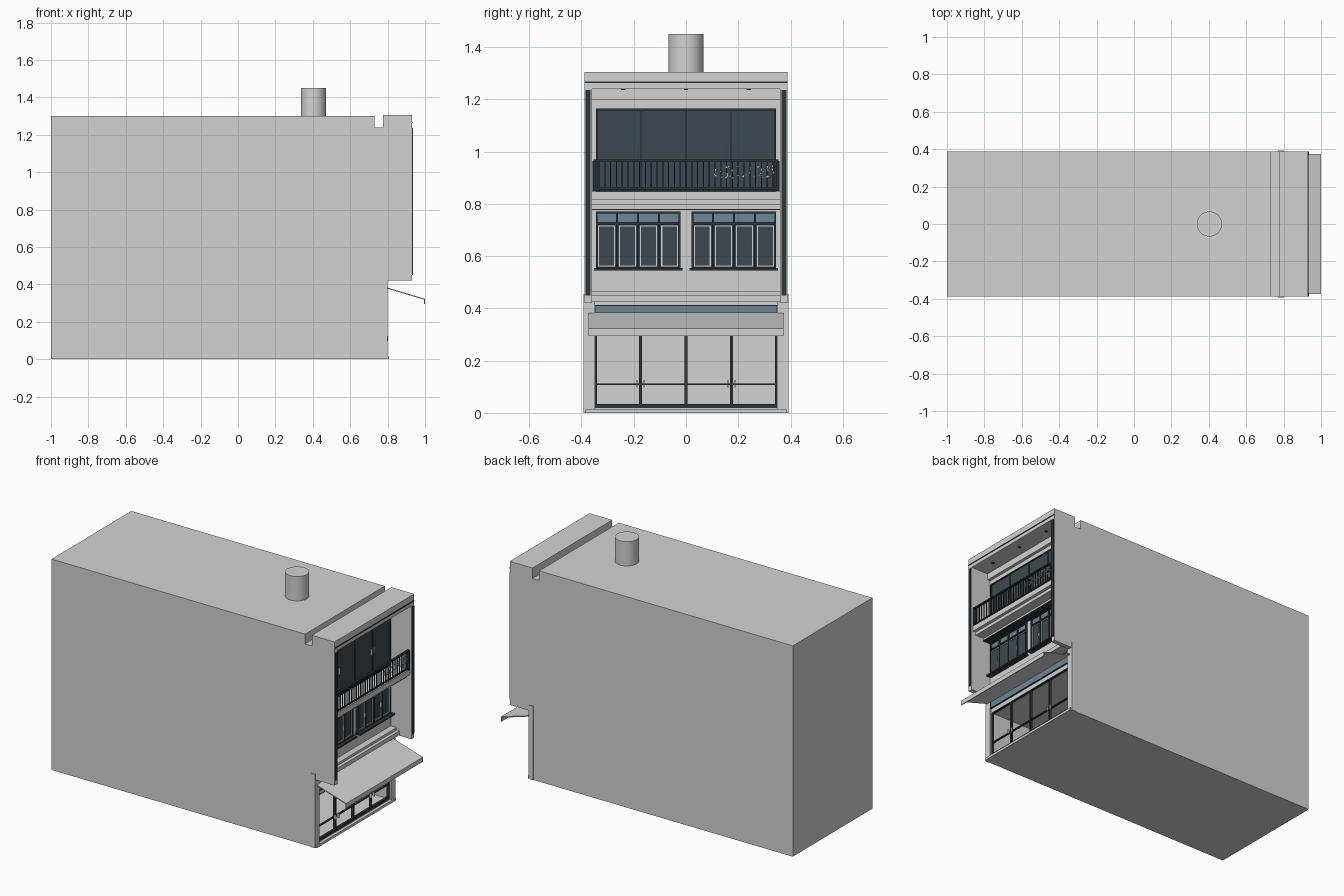
import bpy, bmesh, random
from mathutils import Matrix

random.seed(4)
cube = bpy.data.objects.get("Cube")
if cube:
    bpy.data.objects.remove(cube, do_unlink=True)


def material(name, r, g, b):
    m = bpy.data.materials.new(name)
    m.use_nodes = True
    m.diffuse_color = (r, g, b, 1)
    m.node_tree.nodes["Principled BSDF"].inputs["Base Color"].default_value = (r, g, b, 1)
    return m


plaster = material("pale grey plaster", .65, .65, .65)
metal = material("dark frame metal", .024, .035, .043)
glass = material("dark glass", .046, .066, .08)
sky = material("blue transom glass", .15, .25, .31)


def finish(name, bm, mat):
    bmesh.ops.recalc_face_normals(bm, faces=bm.faces)
    mesh = bpy.data.meshes.new(name)
    bm.to_mesh(mesh)
    bm.free()
    mesh.materials.append(mat)
    ob = bpy.data.objects.new(name, mesh)
    bpy.context.collection.objects.link(ob)
    return ob


def boxes(name, mat, items):
    """One object from boxes given as (x range, y range, z range)."""
    bm = bmesh.new()
    for spans in items:
        mid = [(a + b) / 2 for a, b in spans]
        size = [abs(b - a) for a, b in spans]
        bmesh.ops.create_cube(bm, size=1,
                              matrix=Matrix.Translation(mid) @ Matrix.Diagonal(size + [1]))
    return finish(name, bm, mat)


def extrude(name, mat, profile, half):
    """Extrude an (x, z) outline along y."""
    bm = bmesh.new()
    face = bm.faces.new([bm.verts.new((x, -half, z)) for x, z in profile])
    new = bmesh.ops.extrude_face_region(bm, geom=[face])["geom"]
    bmesh.ops.translate(bm, vec=(0, 2 * half, 0),
                        verts=[v for v in new if isinstance(v, bmesh.types.BMVert)])
    return finish(name, bm, mat)


def both(x, y, z):
    """A box and its mirror image across y = 0."""
    return [(x, y, z), (x, (-y[1], -y[0]), z)]


def ring(x, y, z, w):
    """Four bars of a rectangular frame."""
    return [(x, y, (z[0], z[0] + w)), (x, y, (z[1] - w, z[1])),
            (x, (y[0], y[0] + w), z), (x, (y[1] - w, y[1]), z)]


WALL, FRONT = .79, .93

# Main block with roof groove and overhanging parapet, hollowed for the shop
body = extrude("building_body", plaster,
               [(-1, 0), (WALL, 0), (WALL, 1.24), (FRONT, 1.24), (FRONT, 1.305),
                (.775, 1.305), (.775, 1.24), (.73, 1.24), (.73, 1.3), (-1, 1.3)], .388)
cutter = boxes("shop_cutter", plaster, [((.3, 1), (-.348, .348), (.018, .31))])
cutter.hide_render = True
mod = body.modifiers.new("shop", "BOOLEAN")
mod.operation = "DIFFERENCE"
mod.solver = "EXACT"
mod.object = cutter
bpy.context.view_layer.objects.active = body
bpy.ops.object.modifier_apply(modifier=mod.name)
bpy.data.objects.remove(cutter, do_unlink=True)

# Roof tank
bm = bmesh.new()
bmesh.ops.create_cone(bm, cap_ends=True, segments=32, radius1=.067, radius2=.067, depth=.15,
                      matrix=Matrix.Translation((.403, 0, 1.375)))
tank = finish("roof_tank", bm, plaster)
bpy.ops.object.select_all(action="DESELECT")
tank.select_set(True)
bpy.context.view_layer.objects.active = tank
bpy.ops.object.shade_smooth_by_angle()

# Side fins, their dark strips and the parapet line
boxes("side_fins", plaster, both((WALL - .01, FRONT), (.36, .388), (.42, 1.25)))
boxes("fin_strips", metal, both((FRONT, FRONT + .005), (.365, .385), (.45, 1.235)))
boxes("parapet_line", metal, [((FRONT, FRONT + .003), (-.389, .389), (1.262, 1.268))])

# Soffit beam and downlights
boxes("soffit_beam", plaster, [((WALL, .81), (-.36, .36), (1.2, 1.24))])
boxes("downlights", metal, [((.86, .875), (y - .008, y + .008), (1.236, 1.24))
                            for y in (-.24, 0, .24)])

# Balcony slab and the hood below it
boxes("balcony_slab", plaster, [((WALL, .92), (-.36, .36), (.815, .848)),
                                ((WALL, .9), (-.36, .36), (.795, .815)),
                                ((WALL, .84), (-.36, .36), (.78, .795))])
boxes("hood_edge", metal, [((WALL, .845), (-.36, .36), (.776, .78))])

# Balcony doors
DOOR = (.848, 1.165)
boxes("balcony_door_glass", glass, [((WALL, .796), (-.345, .345), DOOR)])
door_bars = ring((WALL, .802), (-.345, .345), DOOR, .007)
door_bars += [((WALL, .8), (y - .004, y + .004), DOOR) for y in (-.172, 0, .172)]
boxes("balcony_door_frame", metal, door_bars)
boxes("balcony_door_handles", plaster,
      both((.796, .806), (.153, .157), (.98, 1.02)) + both((.796, .806), (.18, .184), (.98, 1.02)))

# Balcony railing
rails = [((.908, .922), (-.355, .355), (.962, .97)),
         ((.911, .919), (-.355, .355), (.855, .862))]
rails += [((.912, .918), (-.355 + i * .0222 - .002, -.355 + i * .0222 + .002), (.85, .965))
          for i in range(33)]
rails += both((.906, .924), (.345, .355), (.848, .968))
boxes("balcony_railing", metal, rails)

# Speckled ornament on the railing
chips = []
for i in range(90):
    y, z = random.uniform(.1, .335), random.uniform(.897, .943)
    chips.append(((.919, .922), (y, y + .005), (z, z + .005)))
boxes("railing_ornament", plaster, chips)

# First floor windows: four casements and a transom row on each side
panes, transoms, bars, rims, handles = [], [], [], [], []
for low, high in ((-.345, -.022), (.022, .345)):
    panes.append(((WALL, .794), (low, high), (.55, .73)))
    transoms.append(((WALL, .794), (low, high), (.727, .768)))
    bars += ring((WALL, .803), (low, high), (.55, .77), .006)
    bars.append(((WALL, .803), (low, high), (.72, .729)))
    bars.append(((WALL, .825), (low - .008, high + .008), (.545, .554)))
    step = (high - low) / 4
    for i in range(4):
        a = low + i * step
        if i:
            bars.append(((WALL, .802), (a - .004, a + .004), (.55, .77)))
        rims += ring((WALL, .799), (a + .008, a + step - .008), (.56, .717), .004)
    for i in (1, 3):
        y = low + i * step - .014
        handles.append(((.794, .804), (y, y + .003), (.625, .65)))
boxes("window_glass", glass, panes)
boxes("window_transoms", sky, transoms)
boxes("window_frames", metal, bars)
boxes("casement_rims", plaster, rims)
boxes("window_handles", plaster, handles)

# Ledge under the windows
boxes("floor_ledge", plaster, [((WALL, .85), (-.36, .36), (.425, .45)),
                               ((WALL, .83), (-.36, .36), (.45, .465))])

# Shop surround: pilasters, step and glazed band over the canopy
boxes("shop_pilasters", plaster, both((.77, .8), (.35, .392), (0, .455)))
boxes("shop_step", plaster, [((.7, .808), (-.385, .385), (0, .015))])
boxes("shop_transom_glass", sky, [((WALL, .796), (-.35, .35), (.34, .41))])
boxes("shop_transom_frame", metal, ring((WALL, .799), (-.35, .35), (.335, .413), .004))

# Shop front frame
shop = ring((.775, .79), (-.348, .348), (.018, .31), .007)
shop += [((.775, .79), (y - .005, y + .005), (.018, .31)) for y in (-.174, 0, .174)]
shop += [((.777, .788), (-.348, .348), (.106, .113)), ((.775, .79), (-.348, .348), (.018, .034))]
boxes("shop_front_frame", metal, shop)
boxes("shop_handles", plaster, both((.788, .802), (.158, .162), (.098, .125))
      + both((.788, .802), (.186, .19), (.098, .125)))

# Sloping canopy with a drop lip
extrude("canopy", plaster, [(.79, .386), (1, .323), (1, .295), (.995, .295), (.995, .318),
                            (.79, .38)], .374)
